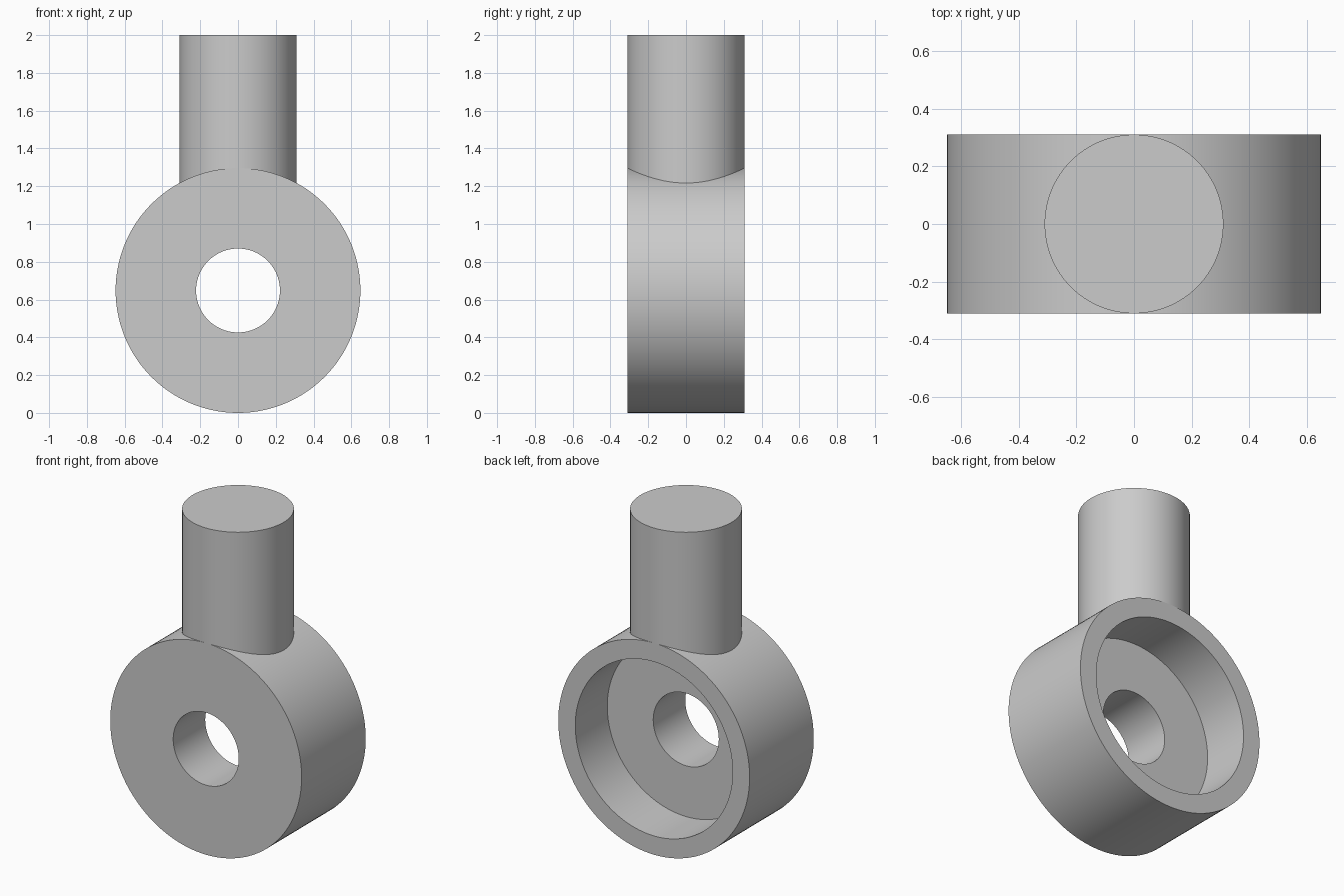
import bpy, bmesh, math
from mathutils import Matrix, Vector

cube = bpy.data.objects.get("Cube")
if cube:
    bpy.data.objects.remove(cube, do_unlink=True)

SEGMENTS = 128
RING_R, BORE_R, RECESS_R = 0.648, 0.222, 0.533
HALF_DEPTH = 0.31
STEM_R, STEM_BASE, STEM_TOP = 0.31, 1.195, 2.0

steel = bpy.data.materials.new("plain grey")
grey = (0.6, 0.6, 0.6, 1)
steel.use_nodes = True
steel.diffuse_color = grey
steel.node_tree.nodes["Principled BSDF"].inputs["Base Color"].default_value = grey


def finish(name, bm):
    bmesh.ops.recalc_face_normals(bm, faces=bm.faces)
    mesh = bpy.data.meshes.new(name)
    bm.to_mesh(mesh)
    bm.free()
    mesh.materials.append(steel)
    obj = bpy.data.objects.new(name, mesh)
    bpy.context.collection.objects.link(obj)
    bpy.ops.object.select_all(action="DESELECT")
    obj.select_set(True)
    bpy.context.view_layer.objects.active = obj
    bpy.ops.object.shade_smooth_by_angle(angle=math.radians(30))
    return obj


# Ring: cross-section (radius, y) turned about the bore axis, recessed at the back
profile = [(BORE_R, -HALF_DEPTH), (RING_R, -HALF_DEPTH), (RING_R, HALF_DEPTH),
           (RECESS_R, HALF_DEPTH), (RECESS_R, 0), (BORE_R, 0)]
bm = bmesh.new()
verts = [bm.verts.new((r, y, RING_R)) for r, y in profile]
edges = [bm.edges.new((a, b)) for a, b in zip(verts, verts[1:] + verts[:1])]
bmesh.ops.spin(bm, geom=verts + edges, cent=Vector((0, 0, RING_R)), axis=(0, 1, 0),
               angle=math.tau, steps=SEGMENTS, use_merge=True)
bmesh.ops.remove_doubles(bm, verts=bm.verts, dist=0.0001)
finish("ring", bm)

# Stem: solid round bar whose base is sunk into the ring wall
bm = bmesh.new()
bmesh.ops.create_cone(bm, cap_ends=True, segments=SEGMENTS, radius1=STEM_R, radius2=STEM_R,
                      depth=STEM_TOP - STEM_BASE,
                      matrix=Matrix.Translation((0, 0, (STEM_TOP + STEM_BASE) / 2)))
finish("stem", bm)
